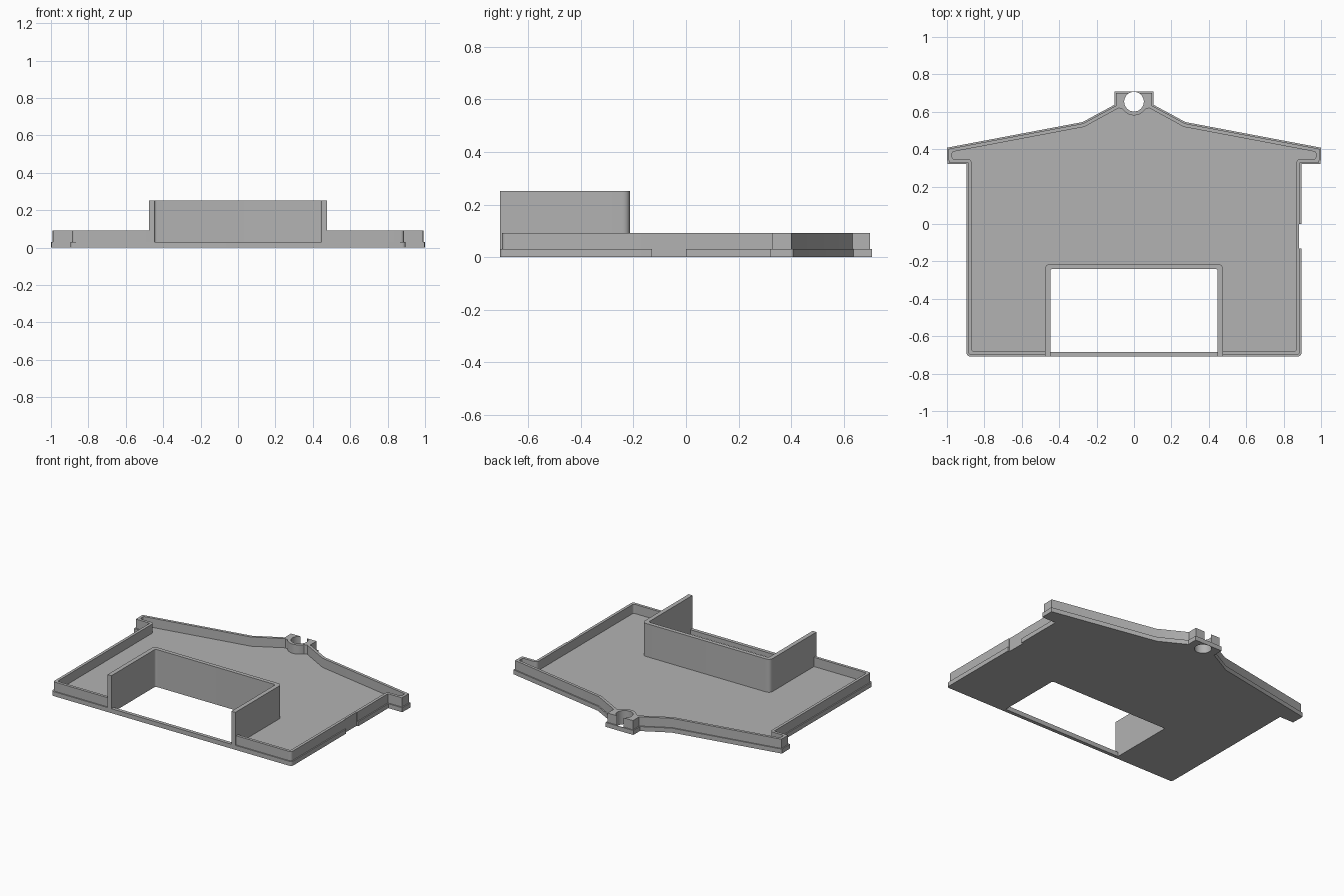
import bpy, bmesh, math
from mathutils import Vector

cube = bpy.data.objects.get("Cube")
if cube:
    bpy.data.objects.remove(cube, do_unlink=True)

grey = bpy.data.materials.new("plain_grey")
grey.use_nodes = True
grey.diffuse_color = (0.45, 0.45, 0.45, 1)
grey.node_tree.nodes["Principled BSDF"].inputs["Base Color"].default_value = grey.diffuse_color

FRONT, BACK = -0.708, 0.708
FLOOR, RIM, TALL = 0.03, 0.092, 0.252
LIP, INSET = 0.008, 0.027


def mirrored(half):
    """Close a right-hand half outline (x, y, corner radius) across x = 0."""
    return half + [(-x, y, r) for x, y, r in reversed(half)]


def offset(points, d):
    """Move a counter-clockwise outline inwards by d with mitred corners."""
    result = []
    for i, (x, y, r) in enumerate(points):
        p = Vector((x, y))
        a = (p - Vector(points[i - 1][:2])).normalized()
        b = (Vector(points[(i + 1) % len(points)][:2]) - p).normalized()
        na, nb = Vector((-a.y, a.x)), Vector((-b.y, b.x))
        q = p + (na + nb) * d / (1 + na.dot(nb))
        result.append((q.x, q.y, r))
    return result


def rounded(points, steps=6):
    """Replace corners that have a radius with a short curve."""
    result = []
    for i, (x, y, r) in enumerate(points):
        p = Vector((x, y))
        if not r:
            result.append(p)
            continue
        start = p + (Vector(points[i - 1][:2]) - p).normalized() * r
        end = p + (Vector(points[(i + 1) % len(points)][:2]) - p).normalized() * r
        for k in range(steps + 1):
            t = k / steps
            result.append(start * (1 - t) ** 2 + p * 2 * t * (1 - t) + end * t * t)
    return result


def prism(name, points, z0, z1):
    bm = bmesh.new()
    face = bm.faces.new([bm.verts.new((p.x, p.y, z0)) for p in rounded(points)])
    extruded = bmesh.ops.extrude_face_region(bm, geom=[face])["geom"]
    top = [v for v in extruded if isinstance(v, bmesh.types.BMVert)]
    bmesh.ops.translate(bm, verts=top, vec=(0, 0, z1 - z0))
    bmesh.ops.recalc_face_normals(bm, faces=bm.faces)
    mesh = bpy.data.meshes.new(name)
    bm.to_mesh(mesh)
    bm.free()
    mesh.materials.append(grey)
    obj = bpy.data.objects.new(name, mesh)
    bpy.context.collection.objects.link(obj)
    return obj


def cut(obj, *outlines):
    """Cut straight through the object with each outline."""
    for outline in outlines:
        cutter = prism("cutter", outline, -1, 1)
        cutter.hide_render = True
        mod = obj.modifiers.new("cut", "BOOLEAN")
        mod.operation, mod.solver, mod.object = "DIFFERENCE", "EXACT", cutter
        bpy.context.view_layer.objects.active = obj
        bpy.ops.object.modifier_apply(modifier=mod.name)
        bpy.data.objects.remove(cutter, do_unlink=True)


def block(x, y0, y1, r=0):
    return mirrored([(x, y0, 0), (x, y1, r)])


# House-shaped outline with eaves and a hanging tab
sides = [(0.895, FRONT, 0.02), (0.895, 0.32, 0), (0.998, 0.32, 0),
         (1.0, 0.408, 0), (0.275, 0.545, 0)]
tab = [(0.103, 0.638, 0), (0.103, BACK, 0)]
outline = mirrored(sides + tab)

# Inner edge of the rim, curving around the hole
hole_y, hole_r, boss_r = 0.654, 0.0525, 0.073
inner = offset(outline, INSET)[:len(sides)]
inner = [(x, y, r) for (x, y, _), r in zip(inner, (0.015, 0.025, 0.01, 0.01, 0))]
inner.append((0.082, 0.62, 0))
for k in range(7):
    a = math.radians(-32 - k * 9)
    inner.append((boss_r * math.cos(a), hole_y + boss_r * math.sin(a), 0))
cavity = mirrored(inner)

hole = [(hole_r * math.cos(k * math.tau / 48), hole_y + hole_r * math.sin(k * math.tau / 48), 0)
        for k in range(48)]
notch = [(0.883, -0.13, 0), (1.1, -0.13, 0), (1.1, 0, 0), (0.883, 0, 0)]

# Base plate, keeping a thin bar across the front of the opening
base = prism("base_plate", outline, 0, FLOOR)
cut(base, block(0.447, FRONT + 0.024, -0.24, 0.015), hole, notch)

# Raised rim, set in slightly from the base
rim = prism("rim", offset(outline, LIP), FLOOR, RIM)
cut(rim, cavity, block(0.46, -1, -0.23), hole, notch)

# Tall three-sided wall around the opening
wall = prism("opening_wall", block(0.476, FRONT, -0.213, 0.032), FLOOR, TALL)
cut(wall, block(0.447, -1, -0.24, 0.015))

# Smooth the curves while keeping edges crisp
bpy.ops.object.select_all(action="DESELECT")
for obj in (base, rim, wall):
    obj.select_set(True)
bpy.context.view_layer.objects.active = base
bpy.ops.object.shade_smooth_by_angle(angle=math.radians(30))
